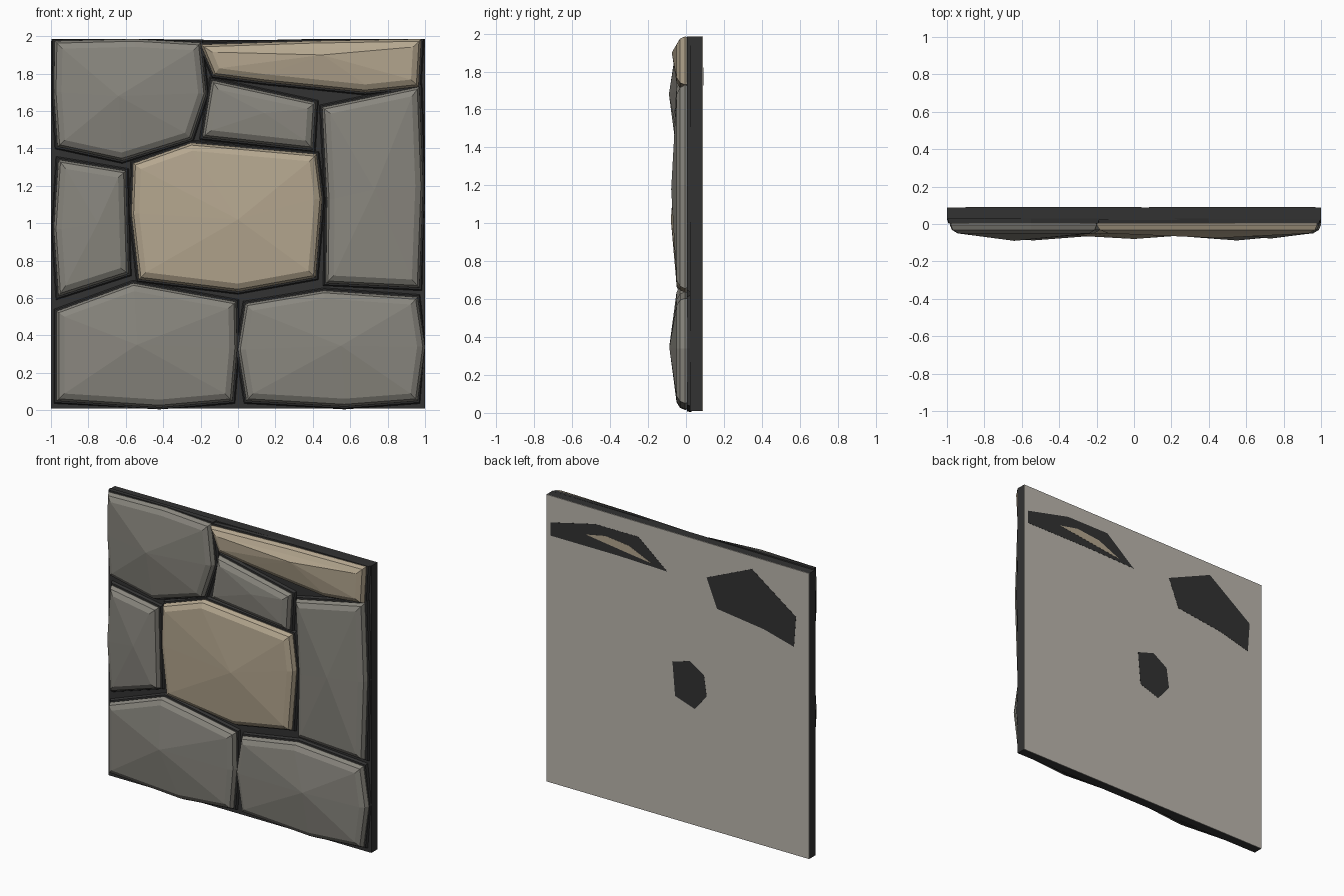
import bpy, bmesh
from mathutils import Vector

if "Cube" in bpy.data.objects:
    bpy.data.objects.remove(bpy.data.objects["Cube"])


def material(name, rgb):
    m = bpy.data.materials.new(name)
    m.diffuse_color = (*rgb, 1)
    m.use_nodes = True
    m.node_tree.nodes["Principled BSDF"].inputs["Base Color"].default_value = m.diffuse_color
    return m


GREY = material("grey stone", (0.25, 0.24, 0.21))
TAN = material("tan stone", (0.46, 0.385, 0.275))
DARK = material("dark mortar", (0.032, 0.032, 0.032))
PALE = material("pale backing", (0.50, 0.47, 0.42))


def offset(pts, d):
    """Move polygon edges inward by d (negative d moves outward)."""
    vs = [Vector(p) for p in pts]
    area = sum(a.x * b.y - b.x * a.y for a, b in zip(vs, vs[1:] + vs[:1]))
    s = 1 if area > 0 else -1
    out = []
    for i, p in enumerate(vs):
        a = (p - vs[i - 1]).normalized()
        b = (vs[(i + 1) % len(vs)] - p).normalized()
        n1, n2 = Vector((-a.y, a.x)) * s, Vector((-b.y, b.x)) * s
        out.append(p + (n1 + n2) * d / (1 + n1.dot(n2)))
    return [(min(1, max(-1, q.x)), min(1.985, max(0.005, q.y))) for q in out]


def loft(name, rings, mat, apex=None):
    """Join (outline, y) rings; close with a flat cap or a fan to the apex."""
    bm = bmesh.new()
    loops = [[bm.verts.new((x, y, z)) for x, z in pts] for pts, y in rings]
    n = len(loops[0])
    for a, b in zip(loops, loops[1:]):
        for i in range(n):
            j = (i + 1) % n
            bm.faces.new((a[i], a[j], b[j], b[i]))
    bm.faces.new(loops[0])
    if apex:
        v = bm.verts.new(apex)
        for i in range(n):
            bm.faces.new((loops[-1][i], loops[-1][(i + 1) % n], v))
    else:
        bm.faces.new(loops[-1])
    bmesh.ops.recalc_face_normals(bm, faces=bm.faces[:])
    me = bpy.data.meshes.new(name)
    bm.to_mesh(me)
    bm.free()
    me.materials.append(mat)
    ob = bpy.data.objects.new(name, me)
    bpy.context.collection.objects.link(ob)
    return ob


# Stones: name, colour, front outline (x, z), peak (x, z, y)
stones = [
    ("top_left_stone", GREY, [(-.98, 1.975), (-.55, 1.985), (-.2, 1.965), (-.17, 1.69),
     (-.25, 1.45), (-.62, 1.335), (-.965, 1.41), (-.985, 1.7)], (-.64, 1.68, -.09)),
    ("top_stone", TAN, [(-.2, 1.955), (.4, 1.975), (.98, 1.985), (.965, 1.73),
     (.68, 1.70), (.14, 1.755), (-.13, 1.79)], (.45, 1.90, -.075)),
    ("small_stone", GREY, [(-.14, 1.765), (.415, 1.645), (.40, 1.395), (-.19, 1.46)],
     (.14, 1.59, -.06)),
    ("centre_stone", TAN, [(-.56, 1.32), (-.25, 1.43), (.42, 1.37), (.45, 1.13),
     (.415, .71), (0, .635), (-.53, .70), (-.57, 1.05)], (0, 1.02, -.08)),
    ("right_stone", GREY, [(.45, 1.62), (.97, 1.73), (.99, 1.2), (.97, .655),
     (.47, .68), (.475, 1.13)], (.73, 1.18, -.078)),
    ("left_stone", GREY, [(-.96, 1.34), (-.6, 1.28), (-.585, .73), (-.96, .61),
     (-.985, .97)], (-.75, 1.0, -.07)),
    ("bottom_left_stone", GREY, [(-.97, .53), (-.56, .68), (-.01, .58), (-.005, .33),
     (-.03, .05), (-.42, .015), (-.97, .05)], (-.54, .35, -.088)),
    ("bottom_right_stone", GREY, [(.04, .57), (.46, .64), (.96, .605), (1, .34),
     (.96, .05), (.57, .02), (.045, .05), (0, .325)], (.55, .345, -.088)),
]
for name, mat, pts, (px, pz, py) in stones:
    loft(name, [(offset(pts, .012), .03), (pts, -.005), (offset(pts, .012), -.032),
                (offset(pts, .042), -.05)], mat, (px, py, pz))
    # dark mortar collar round each stone
    loft(name + "_mortar", [(offset(pts, -.018), .03), (offset(pts, -.008), .004)], DARK)

# Mortar slab and pale backing sheet
panel = [(-1, .01), (1, .01), (1, 1.985), (-1, 1.975)]
loft("mortar_slab", [(panel, .085), (panel, .022)], DARK)
loft("back_sheet", [(panel, .089), (panel, .085)], PALE)

# Mortar showing through the back
patches = [
    ("back_patch_centre", DARK, .090, [(.04, 1.09), (-.09, 1.13), (-.2, 1.06), (-.22, .92),
     (-.13, .81), (.02, .86)]),
    ("back_patch_corner", DARK, .090, [(-.22, 1.74), (-.565, 1.89), (-.90, 1.65),
     (-.885, 1.44), (-.656, 1.50), (-.30, 1.545)]),
    ("back_patch_top", DARK, .090, [(.97, 1.80), (.63, 1.88), (.30, 1.88), (.08, 1.70),
     (.45, 1.71), (.97, 1.71)]),
    ("back_patch_tan", TAN, .091, [(.70, 1.79), (.55, 1.82), (.37, 1.80), (.2, 1.725),
     (.40, 1.75)]),
]
for name, mat, y, pts in patches:
    loft(name, [(pts, y), (pts, .086)], mat)
